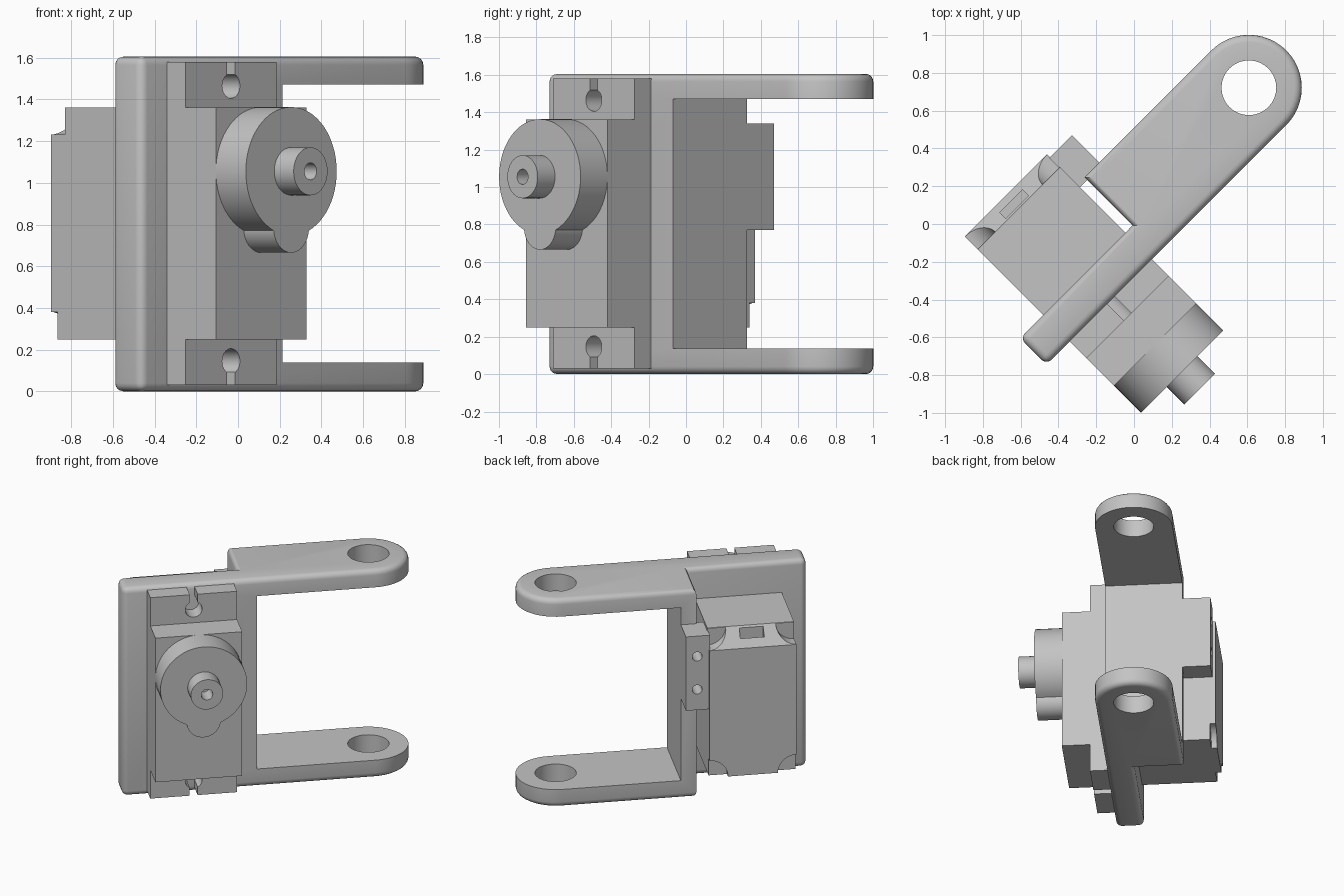
import bpy, bmesh, math
from mathutils import Matrix, Vector

if "Cube" in bpy.data.objects:
    bpy.data.objects.remove(bpy.data.objects["Cube"])

grey = bpy.data.materials.new("plain grey")
grey.use_nodes = True
COLOUR = (0.55, 0.55, 0.55, 1)
grey.diffuse_color = COLOUR
grey.node_tree.nodes["Principled BSDF"].inputs["Base Color"].default_value = COLOUR

# Parts are laid out along u (arm direction), v (depth) and z, then turned 45 degrees
TURN = Matrix.Rotation(math.radians(45), 4, "Z")


def finish(name, bm):
    bmesh.ops.recalc_face_normals(bm, faces=bm.faces)
    bm.transform(TURN)
    mesh = bpy.data.meshes.new(name)
    bm.to_mesh(mesh)
    bm.free()
    mesh.materials.append(grey)
    ob = bpy.data.objects.new(name, mesh)
    bpy.context.collection.objects.link(ob)
    return ob


def prism(bottom, offset):
    bm = bmesh.new()
    face = bm.faces.new([bm.verts.new(p) for p in bottom])
    top = bmesh.ops.extrude_face_region(bm, geom=[face])["geom"]
    bmesh.ops.translate(bm, vec=offset, verts=[e for e in top if isinstance(e, bmesh.types.BMVert)])
    return bm


def box(name, u, v, z):
    return finish(name, prism([(u[0], v[0], z[0]), (u[1], v[0], z[0]),
                               (u[1], v[1], z[0]), (u[0], v[1], z[0])], (0, 0, z[1] - z[0])))


def rod(name, radius, centre, span, axis="v", sides=40):
    """Cylinder along v (centre = u, z) or along z (centre = u, v)."""
    ring = []
    for i in range(sides):
        a = math.tau * i / sides
        p, q = centre[0] + radius * math.cos(a), centre[1] + radius * math.sin(a)
        ring.append((p, span[0], q) if axis == "v" else (p, q, span[0]))
    length = span[1] - span[0]
    return finish(name, prism(ring, (0, length, 0) if axis == "v" else (0, 0, length)))


def combine(ob, others, operation="DIFFERENCE"):
    for other in others:
        mod = ob.modifiers.new("combine", "BOOLEAN")
        mod.operation, mod.solver, mod.object = operation, "EXACT", other
    bpy.context.view_layer.update()
    mesh = bpy.data.meshes.new_from_object(ob.evaluated_get(bpy.context.evaluated_depsgraph_get()))
    ob.modifiers.clear()
    ob.data = mesh
    for other in others:
        bpy.data.objects.remove(other)
    return ob


parts = []
HEIGHT = 1.605
SERVO_U = -0.372            # centre line of the motor
SHAFT_Z = 1.055
SIDE = (-0.68, -0.064)      # motor width

# Bracket: one rounded-arm profile, softened outside, with the fork gap cut out
ARM_U, ARM_V, ARM_R = 0.94, 0.08, 0.28
outline = [(-0.855, 0, 0), (-0.855, -0.2, 0)]
for i in range(25):
    a = -math.pi / 2 + math.pi * i / 24
    outline.append((ARM_U + ARM_R * math.cos(a), ARM_V + ARM_R * math.sin(a), 0))
outline += [(-0.01, 0.36, 0), (-0.01, 0, 0)]
bm = prism(outline, (0, 0, HEIGHT))
soft = []
for e in bm.edges:
    a, b = (v.co for v in e.verts)
    if abs(a.z - b.z) < 0.01 or max(a.x, b.x) < -0.8:
        soft.append(e)
bmesh.ops.bevel(bm, geom=soft, offset=0.04, segments=4, profile=0.5, affect="EDGES")
bracket = finish("fork_bracket", bm)
combine(bracket, [
    box("gap_cutter", (0.1, 2), (-1, 1), (0.138, 1.472)),
    rod("pivot_cutter", 0.145, (ARM_U, ARM_V), (-1, 3), "z", 32)])
parts.append(bracket)

# Motor case with sloped rear top edge, corner screw recesses and a small slot
profile = [(-0.53, 0.25), (0.587, 0.25), (0.587, 1.23), (0.49, 1.362), (-0.53, 1.362)]
case = finish("motor_case", prism([(SIDE[0], v, z) for v, z in profile],
                                  (SIDE[1] - SIDE[0], 0, 0)))
cutters = [box("slot_cutter", (-0.46, -0.29), (0.5, 0.545), (1.23, 1.5))]
for u in SIDE:
    cutters.append(rod("top_recess_cutter", 0.131, (u, 1.362), (0.492, 0.8)))
    cutters.append(rod("bottom_recess_cutter", 0.131, (u, 0.25), (0.545, 0.8)))
parts.append(combine(case, cutters))

# Mounting tabs above and below the case, each with a keyhole slot
for name, z, hole_z, slot in (("upper_tab", (1.3, 1.58), 1.465, (1.465, 1.7)),
                              ("lower_tab", (0.03, 0.31), 0.145, (-0.1, 0.145))):
    tab = box(name, SIDE, (-0.325, -0.195), z)
    parts.append(combine(tab, [
        rod("hole_cutter", 0.06, (SERVO_U, hole_z), (-0.5, 0)),
        box("slit_cutter", (SERVO_U - 0.028, SERVO_U + 0.028), (-0.5, 0), slot)]))

# Gear housing: large disc with a small lobe below it
housing = rod("gear_housing", 0.308, (SERVO_U, SHAFT_Z), (-0.733, -0.5), sides=64)
parts.append(combine(housing, [rod("lobe", 0.12, (SERVO_U, 0.785), (-0.733, -0.5))], "UNION"))

# Output shaft with a screw hole
shaft = rod("output_shaft", 0.115, (SERVO_U, SHAFT_Z), (-0.864, -0.7))
parts.append(combine(shaft, [rod("screw_cutter", 0.041, (SERVO_U, SHAFT_Z), (-1, -0.72), sides=24)]))

# Side lug with two screw holes
lug = box("side_lug", (-0.07, 0.1), (0.34, 0.564), (0.77, 1.34))
parts.append(combine(lug, [rod("lug_cutter", 0.035, (0.02, SHAFT_Z + s * 0.127), (0.4, 1), sides=24)
                           for s in (-1, 1)]))

# Smooth curved walls, keep hard edges
bpy.ops.object.select_all(action="DESELECT")
for ob in parts:
    ob.select_set(True)
bpy.context.view_layer.objects.active = bracket
bpy.ops.object.shade_smooth_by_angle(angle=math.radians(30))
